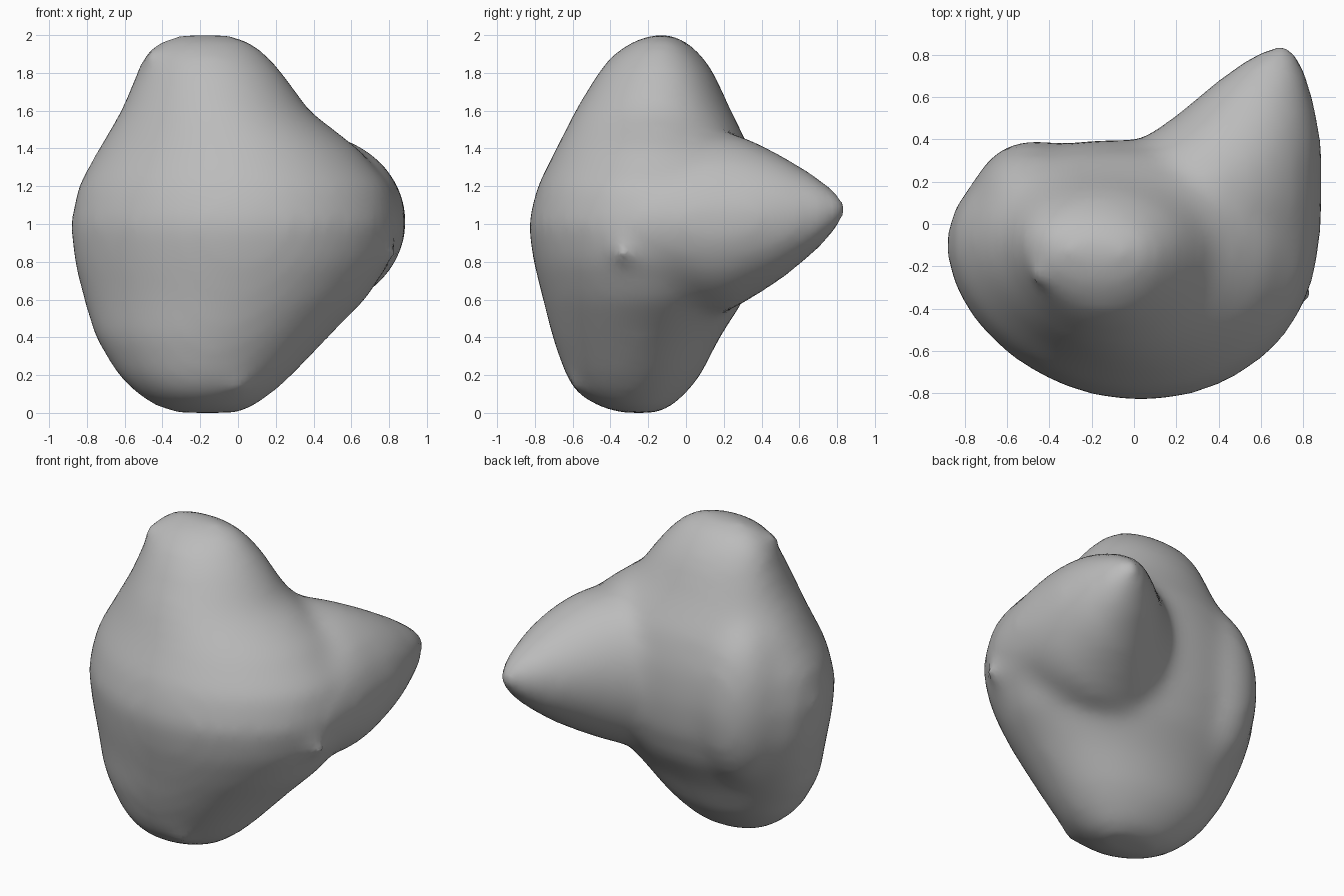
import bpy, bmesh, math
from mathutils import Matrix

cube = bpy.data.objects.get("Cube")
if cube:
    bpy.data.objects.remove(cube, do_unlink=True)

SIDES = 36


def loft(bm, sections, place, twist=0.0):
    """Skin oval sections (level, a_min, a_max, b_min, b_max), skewed mostly on the a_min side."""
    rings = []
    for level, a0, a1, b0, b1 in sections:
        ring = []
        for i in range(SIDES):
            t = math.tau * i / SIDES
            skew = twist * (0.35 - 0.65 * math.cos(t))
            a = (a0 + a1) / 2 + (a1 - a0) / 2 * math.cos(t)
            b = (b0 + b1) / 2 + (b1 - b0) / 2 * math.sin(t + skew)
            ring.append(bm.verts.new(place(level, a, b)))
        rings.append(ring)
    for low, high in zip(rings, rings[1:]):
        for i in range(SIDES):
            j = (i + 1) % SIDES
            bm.faces.new((low[i], low[j], high[j], high[i]))
    bm.faces.new(rings[0][::-1])
    bm.faces.new(rings[-1])


def lump(bm, centre, radii):
    """Ellipsoid that fuses into the stone."""
    bmesh.ops.create_icosphere(bm, subdivisions=3, radius=1,
                               matrix=Matrix.LocRotScale(centre, None, radii))


# Upright body: height, then x and y extents
body = [
    (0.00, -0.34, 0.02, -0.36, -0.14),
    (0.03, -0.43, 0.08, -0.46, -0.08),
    (0.10, -0.54, 0.18, -0.58, 0.00),
    (0.20, -0.64, 0.29, -0.64, 0.08),
    (0.40, -0.76, 0.48, -0.71, 0.18),
    (0.60, -0.82, 0.68, -0.76, 0.31),
    (0.80, -0.87, 0.81, -0.81, 0.38),
    (1.00, -0.89, 0.85, -0.84, 0.40),
    (1.20, -0.85, 0.81, -0.79, 0.39),
    (1.40, -0.74, 0.64, -0.69, 0.34),
    (1.60, -0.62, 0.38, -0.59, 0.24),
    (1.80, -0.54, 0.24, -0.47, 0.15),
    (1.90, -0.50, 0.15, -0.39, 0.08),
    (1.97, -0.42, 0.07, -0.28, 0.00),
    (2.00, -0.33, -0.02, -0.20, -0.07),
]

# Side bulge tapering to a point at the back: y, then x and z extents
bulge = [
    (-0.25, 0.10, 0.86, 0.75, 1.25),
    (-0.10, 0.00, 0.88, 0.63, 1.39),
    (0.10, -0.20, 0.89, 0.53, 1.49),
    (0.22, -0.18, 0.89, 0.53, 1.49),
    (0.34, -0.05, 0.89, 0.60, 1.45),
    (0.50, 0.18, 0.87, 0.70, 1.37),
    (0.70, 0.42, 0.82, 0.86, 1.25),
    (0.80, 0.56, 0.78, 0.97, 1.17),
    (0.85, 0.66, 0.74, 1.05, 1.12),
]

bm = bmesh.new()
loft(bm, body, lambda z, x, y: (x, y, z), twist=-0.2)
loft(bm, bulge, lambda y, x, z: (x, y, z))

# Rounded back shoulder and small worn corners
lump(bm, (-0.47, 0.08, 1.00), (0.31, 0.32, 0.56))
for corner in ((0.79, -0.33, 0.85), (-0.44, -0.24, 1.88), (0.0, -0.56, 0.16)):
    lump(bm, corner, (0.06, 0.06, 0.06))
bmesh.ops.recalc_face_normals(bm, faces=bm.faces)

mesh = bpy.data.meshes.new("stone")
bm.to_mesh(mesh)
bm.free()
stone = bpy.data.objects.new("stone", mesh)
bpy.context.collection.objects.link(stone)

# Plain grey stone
grey = bpy.data.materials.new("stone_grey")
grey.use_nodes = True
colour = (0.5, 0.5, 0.5, 1)
grey.diffuse_color = colour
grey.node_tree.nodes["Principled BSDF"].inputs["Base Color"].default_value = colour
mesh.materials.append(grey)

# Fuse the overlapping volumes and soften the joints
fuse = stone.modifiers.new("fuse", 'REMESH')
fuse.mode = 'VOXEL'
fuse.voxel_size = 0.04
fuse.use_smooth_shade = True
soften = stone.modifiers.new("soften", 'SMOOTH')
soften.factor = 0.5
soften.iterations = 20
